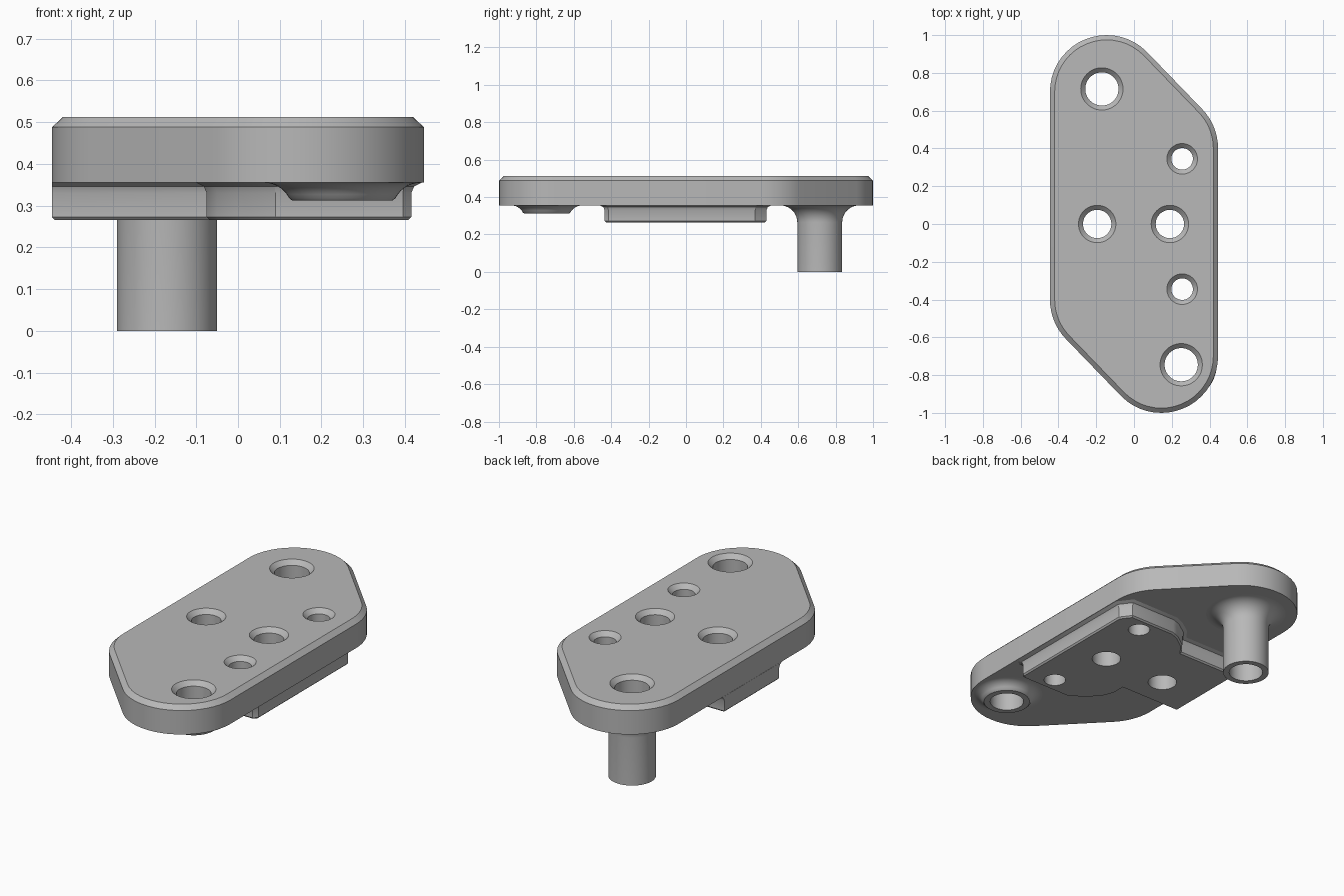
import bpy, bmesh, math
from mathutils import Vector

cube = bpy.data.objects.get("Cube")
if cube:
    bpy.data.objects.remove(cube, do_unlink=True)

BOTTOM, TOP = 0.355, 0.512
HALF_WIDTH = 0.446

grey = bpy.data.materials.new("plain grey")
grey.use_nodes = True
grey.diffuse_color = (0.48, 0.48, 0.48, 1)
grey.node_tree.nodes["Principled BSDF"].inputs["Base Color"].default_value = (0.48, 0.48, 0.48, 1)


def arc(cx, cy, r, a0, a1, n):
    """Points along an arc, angles in degrees."""
    angles = [math.radians(a0 + (a1 - a0) * i / n) for i in range(n + 1)]
    return [(cx + r * math.cos(a), cy + r * math.sin(a)) for a in angles]


def offset(points, d):
    """Move a counter-clockwise outline outwards by d, with mitred corners."""
    out = []
    for i, p in enumerate(points):
        p = Vector(p)
        e0 = (p - Vector(points[i - 1])).normalized()
        e1 = (Vector(points[(i + 1) % len(points)]) - p).normalized()
        n0, n1 = Vector((e0.y, -e0.x)), Vector((e1.y, -e1.x))
        q = p + (n0 + n1) * d / (1 + n0.dot(n1))
        out.append((max(-HALF_WIDTH, min(HALF_WIDTH, q.x)), q.y))
    return out


def loft(name, rings):
    """Closed solid through a stack of (outline, z) rings."""
    bm = bmesh.new()
    loops = [[bm.verts.new((x, y, z)) for x, y in pts] for pts, z in rings]
    n = len(loops[0])
    for a, b in zip(loops, loops[1:]):
        for i in range(n):
            j = (i + 1) % n
            bm.faces.new((a[i], a[j], b[j], b[i]))
    bm.faces.new(loops[0][::-1])
    bm.faces.new(loops[-1])
    bmesh.ops.recalc_face_normals(bm, faces=bm.faces)
    mesh = bpy.data.meshes.new(name)
    bm.to_mesh(mesh)
    bm.free()
    mesh.materials.append(grey)
    obj = bpy.data.objects.new(name, mesh)
    bpy.context.collection.objects.link(obj)
    return obj


def lathe(name, x, y, profile, sides=48):
    """Round solid from (radius, z) pairs."""
    return loft(name, [(arc(x, y, r, 0, 360 * (1 - 1 / sides), sides - 1), z) for r, z in profile])


# Main plate: rounded skewed outline with a chamfered top edge
outline = (arc(0.145, -0.7, 0.3, -135, 0, 18) + arc(0.145, 0.4, 0.3, 0, 45, 8)
           + arc(-0.145, 0.7, 0.3, 45, 180, 18) + arc(-0.145, -0.4, 0.3, 180, 225, 8))
plate = loft("main_plate", [(outline, BOTTOM), (outline, 0.488), (offset(outline, -0.025), TOP)])

# Raised pad underneath, with a side tongue and a flared root
right_block = [(-0.075, -0.25), (-0.05, -0.31), (0, -0.37), (0.09, -0.435), (0.395, -0.435),
               (0.415, -0.415), (0.415, 0.37), (0.37, 0.43), (0.09, 0.43), (0.04, 0.41),
               (-0.03, 0.36), (-0.075, 0.3)]
tongue = [(-HALF_WIDTH, 0.3), (-HALF_WIDTH, -0.18), (-0.075, -0.18)]
pad_outline = right_block + tongue
pad = loft("lower_pad", [(offset(pad_outline, -0.008), 0.265), (pad_outline, 0.273),
                         (pad_outline, 0.33), (offset(pad_outline, 0.007), 0.346),
                         (offset(pad_outline, 0.025), BOTTOM)])


# Tubular bosses with a concave fillet into the plate
def boss(name, x, y, z_end, r, fillet):
    curve = [(r + fillet * (1 - math.cos(t)), BOTTOM - fillet + fillet * math.sin(t))
             for t in (math.radians(9 * i) for i in range(11))]
    if z_end > curve[0][1]:
        curve = [(rr, z) for rr, z in curve if z > z_end + 0.003]
    return lathe(name, x, y, [(r, z_end)] + curve)


long_boss = boss("back_long_boss", -0.17, 0.715, 0, 0.12, 0.09)
short_boss = boss("front_short_boss", 0.25, -0.745, 0.312, 0.12, 0.068)
parts = [plate, pad, long_boss, short_boss]

# Through holes with countersunk rims: x, y, radius, parts pierced
holes = [(-0.17, 0.715, 0.088, (plate, long_boss)), (0.25, -0.745, 0.088, (plate, short_boss)),
         (-0.195, 0, 0.075, (plate, pad)), (0.19, 0, 0.075, (plate, pad)),
         (0.255, 0.345, 0.057, (plate, pad)), (0.255, -0.345, 0.057, (plate, pad))]
for x, y, r, pierced in holes:
    cutter = lathe("hole_cutter", x, y, [(r, -0.1), (r, TOP - 0.024), (r + 0.024, TOP), (r + 0.034, TOP + 0.01)])
    cutter.hide_render = True
    for part in pierced:
        mod = part.modifiers.new("hole", 'BOOLEAN')
        mod.operation = 'DIFFERENCE'
        mod.solver = 'EXACT'
        mod.object = cutter
        bpy.context.view_layer.objects.active = part
        bpy.ops.object.modifier_apply(modifier=mod.name)
    bpy.data.objects.remove(cutter, do_unlink=True)

# Smooth curved walls, crisp edges
for obj in bpy.context.view_layer.objects:
    obj.select_set(obj in parts)
bpy.context.view_layer.objects.active = plate
bpy.ops.object.shade_smooth_by_angle(angle=math.radians(30))
